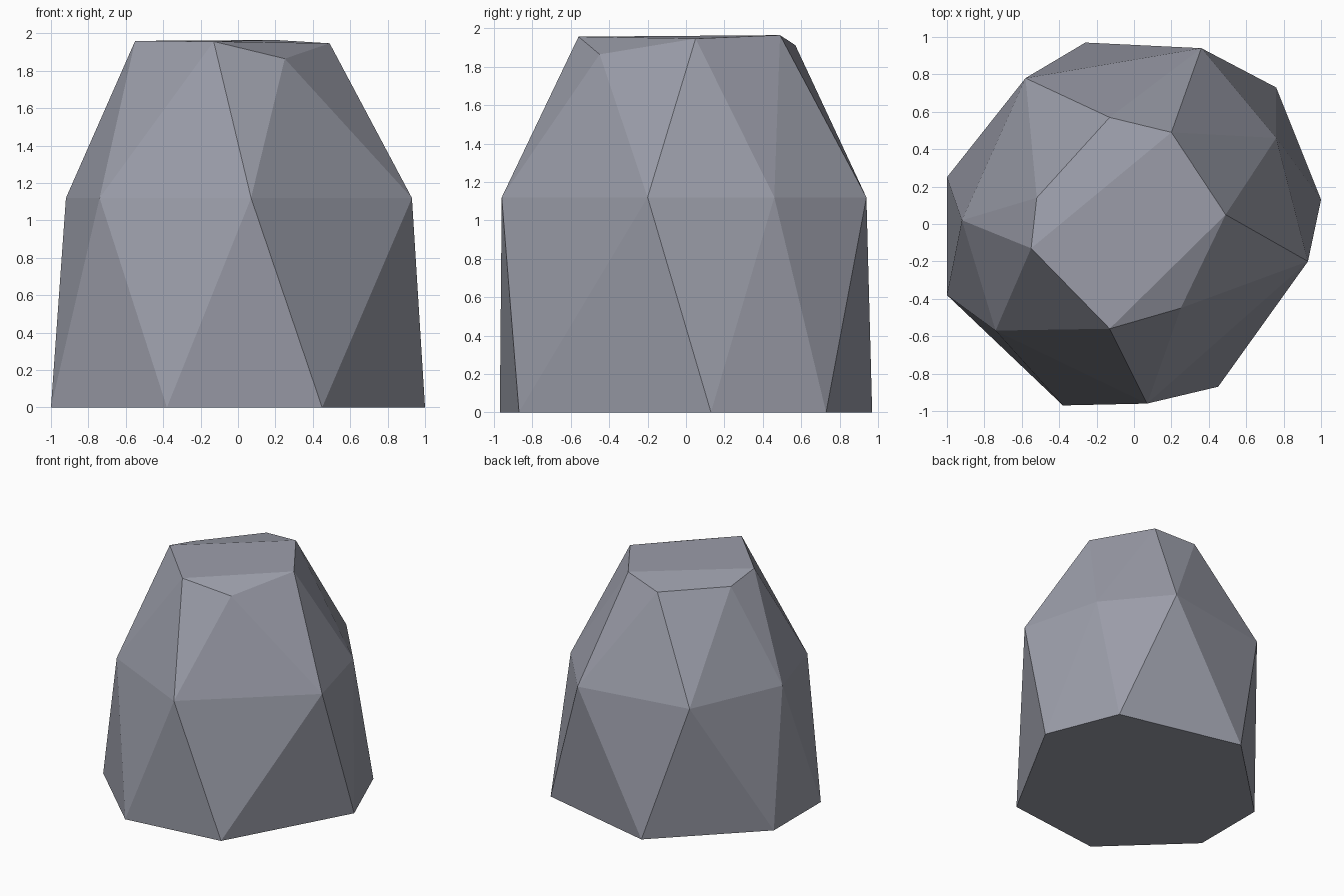
import bpy, bmesh

if "Cube" in bpy.data.objects:
    bpy.data.objects.remove(bpy.data.objects["Cube"])

# Three staggered seven-sided rings, counter-clockwise from the front
base = [(-.38, -.97), (.45, -.87), (1, .13), (.76, .73),
        (-.26, .97), (-1, .25), (-1, -.38)]
middle = [(.07, -.96), (.93, -.20), (.76, .46), (.36, .94),
          (-.58, .78), (-.92, .02), (-.74, -.57)]
crown = [(-.13, -.56, 1.957), (.25, -.45, 1.865), (.49, .05, 1.947), (.20, .49, 1.965),
         (-.13, .57, 1.912), (-.52, .14, 1.90), (-.55, -.13, 1.96)]

bm = bmesh.new()
b = [bm.verts.new((x, y, 0)) for x, y in base]
m = [bm.verts.new((x, y, 1.12)) for x, y in middle]
t = [bm.verts.new(p) for p in crown]

# Triangular facets around the sides
for i in range(7):
    j = (i + 1) % 7
    for ring in (b, t):
        bm.faces.new((ring[i], ring[j], m[i]))
        bm.faces.new((ring[j], m[j], m[i]))

# Flat underside, top facet and its two chipped edges
bm.faces.new(b[::-1])
for cap in ((0, 2, 3, 6), (0, 1, 2), (3, 4, 5, 6)):
    bm.faces.new([t[i] for i in cap])
bmesh.ops.recalc_face_normals(bm, faces=bm.faces)

mesh = bpy.data.meshes.new("rock")
bm.to_mesh(mesh)
bm.free()

# Blue-grey stone
stone = bpy.data.materials.new("blue grey stone")
stone.diffuse_color = (.33, .34, .40, 1)
stone.use_nodes = True
stone.node_tree.nodes["Principled BSDF"].inputs["Base Color"].default_value = stone.diffuse_color
mesh.materials.append(stone)
rock = bpy.data.objects.new("rock", mesh)
bpy.context.collection.objects.link(rock)
